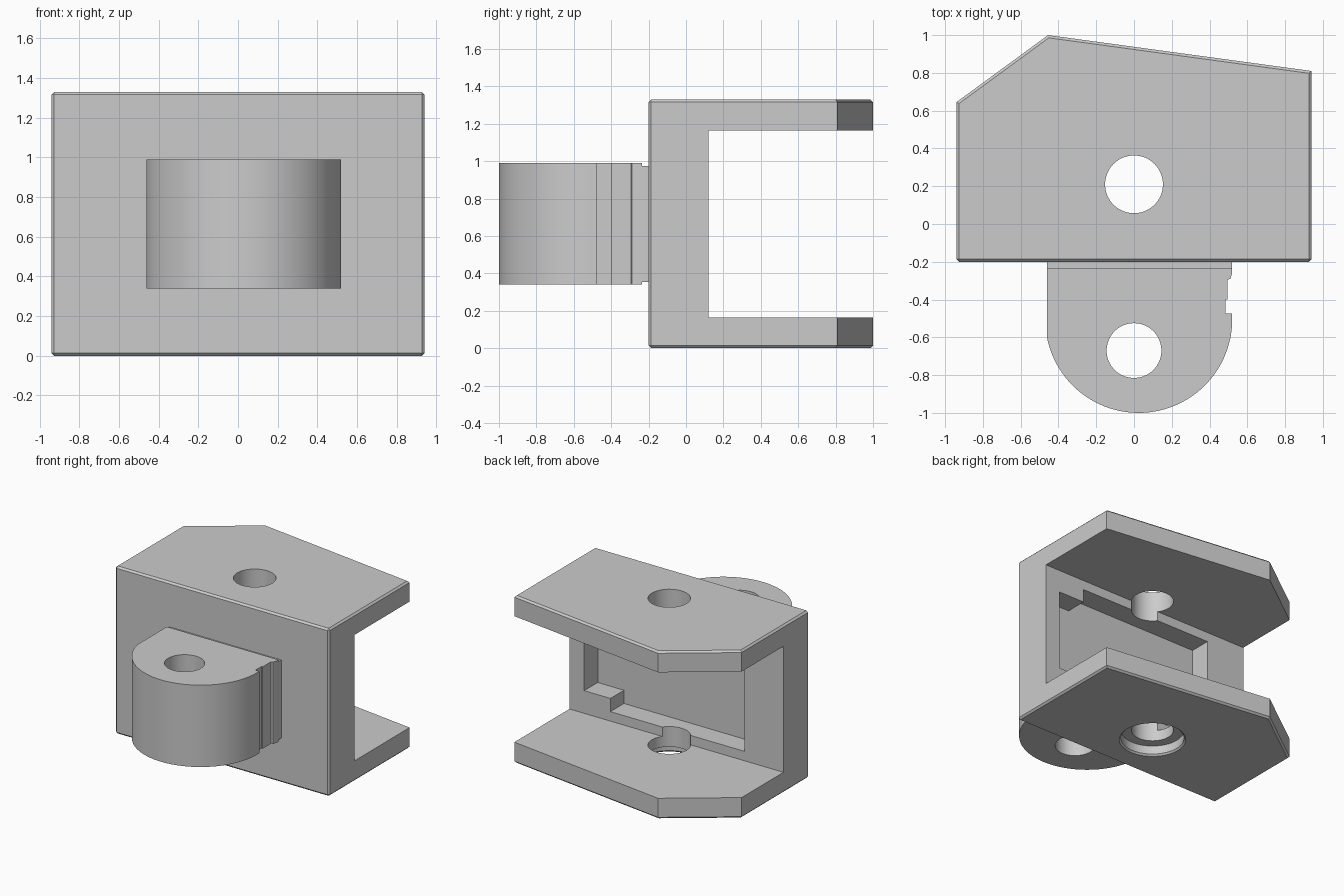
import bpy, bmesh, math

cube = bpy.data.objects.get("Cube")
if cube:
    bpy.data.objects.remove(cube, do_unlink=True)

grey = bpy.data.materials.new("plain grey")
grey.use_nodes = True
colour = (0.6, 0.6, 0.6, 1)
grey.diffuse_color = colour
for node in grey.node_tree.nodes:
    if node.type == 'BSDF_PRINCIPLED':
        node.inputs["Base Color"].default_value = colour


def make_object(name, bm):
    bmesh.ops.recalc_face_normals(bm, faces=bm.faces)
    mesh = bpy.data.meshes.new(name)
    bm.to_mesh(mesh)
    bm.free()
    mesh.materials.append(grey)
    obj = bpy.data.objects.new(name, mesh)
    bpy.context.scene.collection.objects.link(obj)
    return obj


def prism(name, outline, z0, z1, chamfer=0.0):
    """Extrude a plan outline; chamfer its rims and its front upright edges."""
    bm = bmesh.new()
    base = bm.faces.new([bm.verts.new((x, y, z0)) for x, y in outline])
    top = bmesh.ops.extrude_face_region(bm, geom=[base])["geom"]
    for v in top:
        if isinstance(v, bmesh.types.BMVert):
            v.co.z = z1
    if chamfer:
        front = min(y for x, y in outline)
        edges = []
        for e in bm.edges:
            a, b = (v.co for v in e.verts)
            is_rim = abs(a.z - b.z) < 1e-5
            if is_rim or a.y < front + 1e-5:
                edges.append(e)
        bmesh.ops.bevel(bm, geom=edges, offset=chamfer, segments=1,
                        affect='EDGES', profile=0.5)
    return make_object(name, bm)


def box(name, x0, x1, y0, y1, z0, z1):
    return prism(name, [(x0, y0), (x1, y0), (x1, y1), (x0, y1)], z0, z1)


def cone(name, x, y, r0, r1, z0, z1):
    bm = bmesh.new()
    bmesh.ops.create_cone(bm, cap_ends=True, segments=64, radius1=r0,
                          radius2=r1, depth=z1 - z0)
    bmesh.ops.translate(bm, verts=bm.verts, vec=(x, y, (z0 + z1) / 2))
    return make_object(name, bm)


def cut(target, *cutters):
    """Subtract each cutter, bake the result and delete the cutter."""
    for cutter in cutters:
        cutter.hide_render = True
        mod = target.modifiers.new("cut", 'BOOLEAN')
        mod.operation = 'DIFFERENCE'
        mod.solver = 'EXACT'
        mod.object = cutter
        bpy.context.view_layer.update()
        graph = bpy.context.evaluated_depsgraph_get()
        baked = bpy.data.meshes.new_from_object(target.evaluated_get(graph))
        target.modifiers.clear()
        target.data = baked
        bpy.data.objects.remove(cutter, do_unlink=True)


# U-shaped bracket with an angled open end
HALF, HEIGHT, MID = 0.94, 1.33, 0.665
bracket = prism("bracket", [(-HALF, -0.2), (HALF, -0.2), (HALF, 0.81),
                            (-0.455, 1.0), (-HALF, 0.645)], 0, HEIGHT, 0.014)
cut(bracket,
    box("gap", -2, 2, 0.12, 2, 0.165, 1.165),
    # stepped pocket in the back wall
    box("pocket", -0.6, 0.58, -0.05, 0.3, MID - 0.425, MID + 0.425),
    box("pocket_end", 0.5, 0.81, -0.05, 0.25, MID - 0.32, MID + 0.32),
    # pin hole through both plates, with a counterbore underneath
    cone("pin_hole", 0, 0.21, 0.153, 0.153, -0.2, 1.5),
    cone("counterbore", 0, 0.21, 0.23, 0.23, -0.1, 0.08),
    cone("counterbore_rim", 0, 0.21, 0.256, 0.23, -0.013, 0.013))

# Rounded lug, with shallow notches along its left side
cx, cy, radius, start = 0.025, -0.505, 0.495, math.radians(191.5)
steps = 48
lug_outline = [(-0.46, -0.235)]
for i in range(steps + 1):
    a = start + (math.tau - start) * i / steps
    lug_outline.append((cx + radius * math.cos(a), cy + radius * math.sin(a)))
lug_outline += [(0.52, -0.475), (0.485, -0.475), (0.485, -0.4), (0.495, -0.4),
                (0.495, -0.295), (0.51, -0.29), (0.52, -0.26), (0.52, -0.235)]
lug = prism("lug", lug_outline, 0.34, 0.99)
cut(lug, cone("lug_hole", 0, -0.67, 0.145, 0.145, 0, 1.5))

# Slightly lower neck joining the lug to the bracket
neck = box("lug_neck", -0.46, 0.52, -0.236, -0.17, 0.355, 0.975)

bpy.ops.object.select_all(action='DESELECT')
for obj in (bracket, lug, neck):
    obj.select_set(True)
bpy.context.view_layer.objects.active = bracket
bpy.ops.object.shade_smooth_by_angle(angle=math.radians(20))
